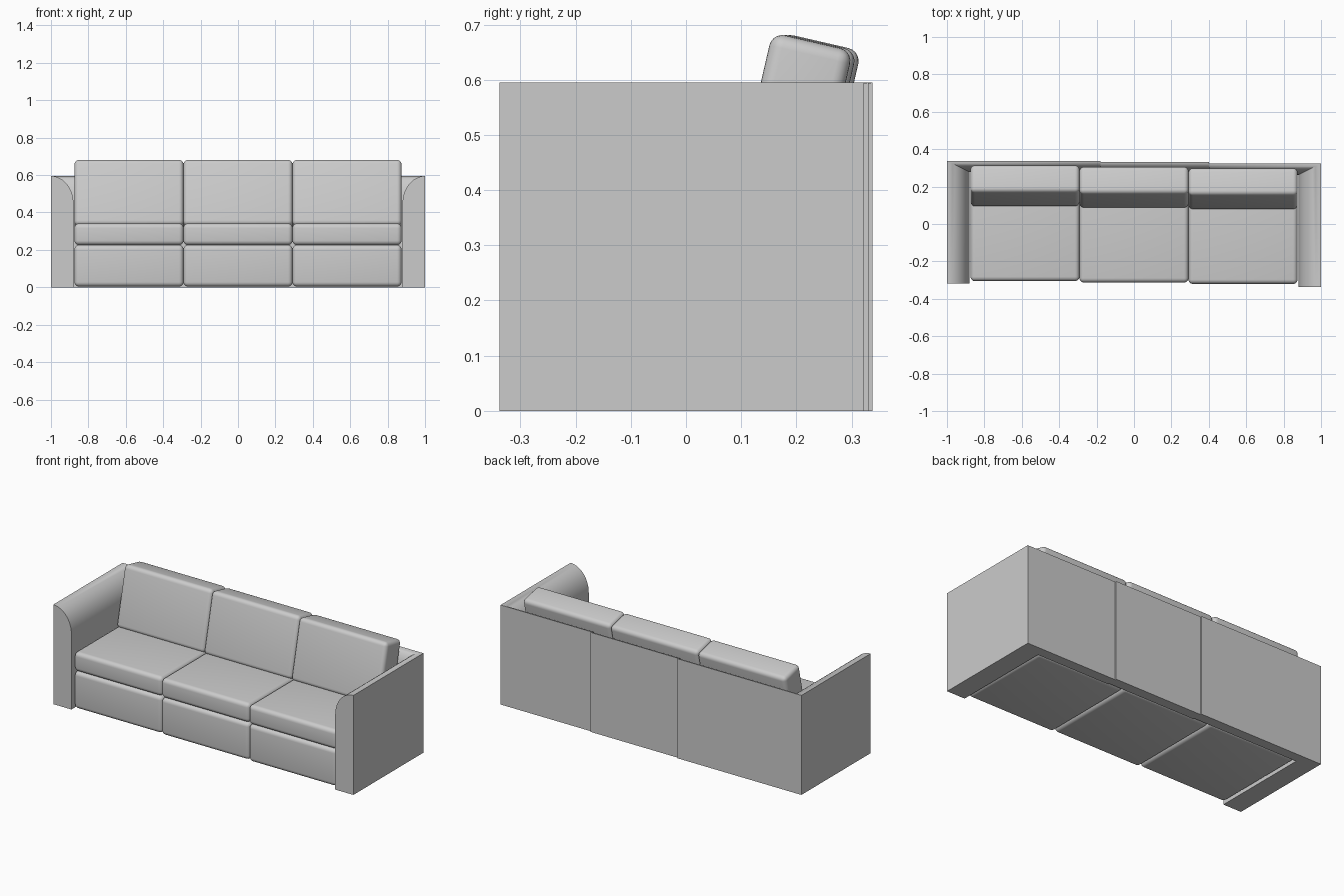
import bpy, bmesh, math
from mathutils import Matrix

if "Cube" in bpy.data.objects:
    bpy.data.objects.remove(bpy.data.objects["Cube"])


def finish(bm, name, angle):
    bmesh.ops.recalc_face_normals(bm, faces=bm.faces)
    me = bpy.data.meshes.new(name)
    bm.to_mesh(me)
    bm.free()
    ob = bpy.data.objects.new(name, me)
    bpy.context.collection.objects.link(ob)
    bpy.ops.object.select_all(action='DESELECT')
    ob.select_set(True)
    bpy.context.view_layer.objects.active = ob
    bpy.ops.object.shade_smooth_by_angle(angle=math.radians(angle))
    return ob


def cushion(name, size, matrix, radius=0.024):
    """Rounded box placed by a matrix."""
    bm = bmesh.new()
    bmesh.ops.create_cube(bm, size=1, matrix=Matrix.Diagonal((*size, 1)))
    bmesh.ops.bevel(bm, geom=bm.edges[:], offset=radius, segments=5,
                    profile=0.5, affect='EDGES')
    bm.transform(matrix)
    return finish(bm, name, 50)


# Frame cross-section: (inset from the outer face 0..1, height), rolled inner top
TOP, ROLL = 0.595, 0.145
PROFILE = [(0, 0)]
for i in range(13):
    a = math.pi / 2 * i / 12
    PROFILE.append((math.sin(a), TOP - ROLL * (1 - math.cos(a))))
PROFILE.append((1, 0))


def frame(name, path):
    """Sweep the profile through stations (x, y, inset_x, inset_y), mitred."""
    bm = bmesh.new()
    rings = [[bm.verts.new((x + dx * t, y + dy * t, z)) for t, z in PROFILE]
             for x, y, dx, dy in path]
    n = len(PROFILE)
    for r, s in zip(rings, rings[1:]):
        for i in range(n):
            j = (i + 1) % n
            bm.faces.new((r[i], r[j], s[j], s[i]))
    bm.faces.new(rings[0])
    bm.faces.new(rings[-1])
    return finish(bm, name, 35)


ARM, BACK = 0.12, 0.06

# Arms with their share of the back, and the middle back panel
frame("left_arm_and_back", [(-1, -0.317, ARM, 0), (-1, 0.338, ARM, -BACK),
                            (-0.18, 0.338, 0, -BACK)])
frame("middle_back", [(-0.18, 0.331, 0, -BACK), (0.40, 0.331, 0, -BACK)])
frame("right_arm_and_back", [(1, -0.338, -ARM, 0), (1, 0.323, -ARM, -BACK),
                             (0.40, 0.323, 0, -BACK)])

# Three seat sections, each slightly staggered in depth
W = 0.583
TILT = math.radians(-13)
for k, side in ((-1, "left"), (0, "middle"), (1, "right")):
    x, dy = k * W, -0.0075 * k
    y0, y1 = -0.313 + dy, 0.27 + dy
    for part, z0, z1 in (("base", 0.004, 0.226), ("seat_cushion", 0.226, 0.341)):
        cushion(f"{side}_{part}", (W, y1 - y0, z1 - z0),
                Matrix.Translation((x, (y0 + y1) / 2, (z0 + z1) / 2)))
    # Back cushion leaning on its lower front edge
    place = (Matrix.Translation((x, 0.083 + dy, 0.335))
             @ Matrix.Rotation(TILT, 4, 'X')
             @ Matrix.Translation((0, 0.075, 0.18)))
    cushion(f"{side}_back_cushion", (W, 0.15, 0.36), place)
